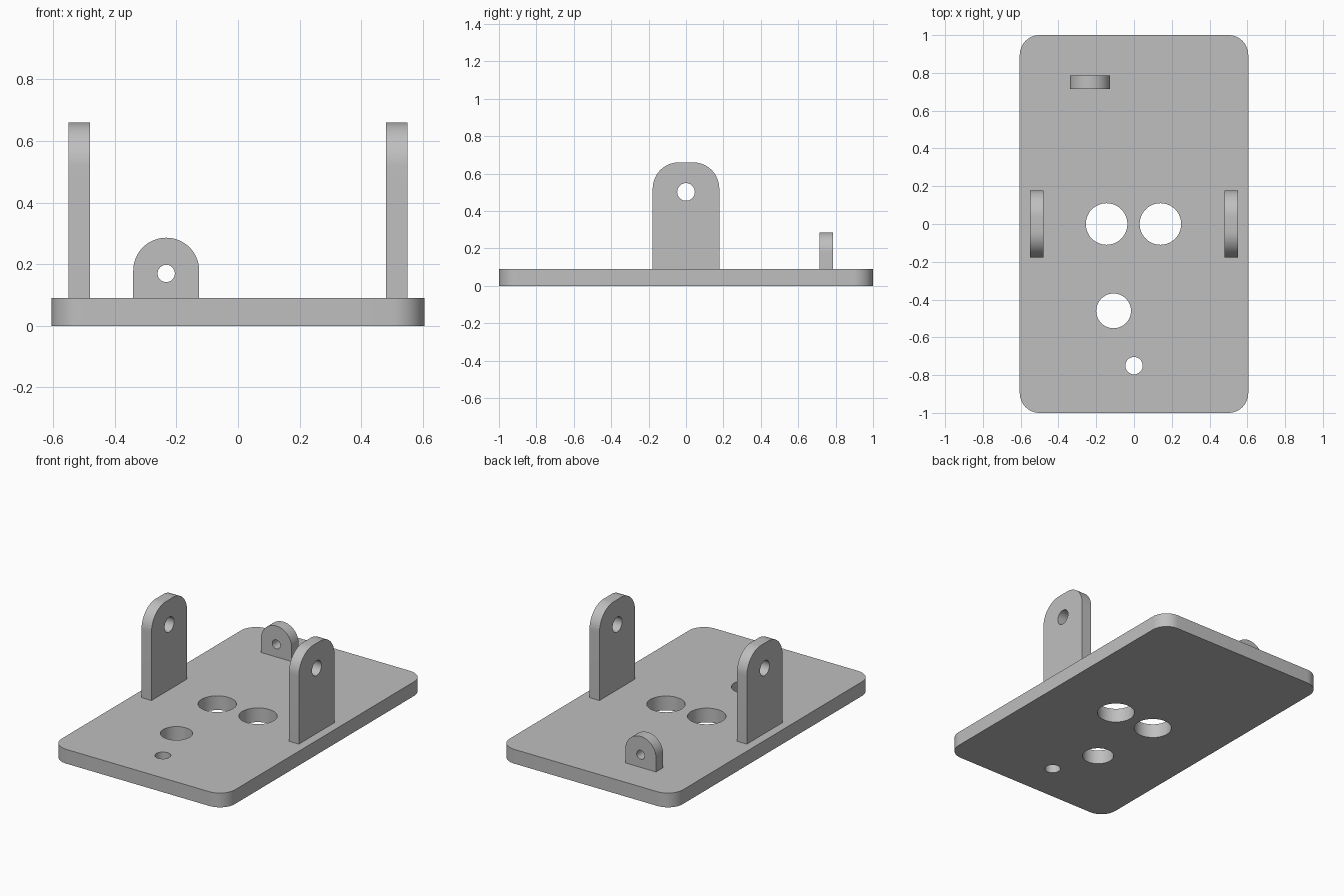
import bpy
import bmesh
from math import pi, cos, sin

cube = bpy.data.objects.get("Cube")
if cube:
    bpy.data.objects.remove(cube, do_unlink=True)

grey = bpy.data.materials.new("plain grey")
grey.use_nodes = True
colour = (0.52, 0.52, 0.52, 1)
grey.diffuse_color = colour
grey.node_tree.nodes["Principled BSDF"].inputs["Base Color"].default_value = colour


def arc(cx, cy, r, start, end, steps):
    return [(cx + r * cos(start + (end - start) * i / steps),
             cy + r * sin(start + (end - start) * i / steps))
            for i in range(steps + 1)]


def circle(cx, cy, r):
    return arc(cx, cy, r, 0, 2 * pi, 48)[:-1]


def rounded_plate(w, h, r):
    """Rectangle with four round corners; w and h are half sizes."""
    pts = []
    for k, (sx, sy) in enumerate([(1, 1), (-1, 1), (-1, -1), (1, -1)]):
        pts += arc(sx * (w - r), sy * (h - r), r, k * pi / 2, (k + 1) * pi / 2, 12)
    return pts


def lug_outline(w, bottom, top, r):
    """Upright tab with a square foot and round shoulders."""
    return ([(-w, bottom), (w, bottom)]
            + arc(w - r, top - r, r, 0, pi / 2, 16)
            + arc(r - w, top - r, r, pi / 2, pi, 16))


def extrude(name, outline, holes, thickness, location, rotation=(0, 0, 0)):
    """Solid from a flat outline with round holes, centred on its thickness."""
    curve = bpy.data.curves.new(name, "CURVE")
    curve.dimensions = "2D"
    curve.fill_mode = "BOTH"
    curve.extrude = thickness / 2
    for pts in [outline] + [circle(*h) for h in holes]:
        spline = curve.splines.new("POLY")
        spline.points.add(len(pts) - 1)
        for p, (x, y) in zip(spline.points, pts):
            p.co = (x, y, 0, 1)
        spline.use_cyclic_u = True
    obj = bpy.data.objects.new(name, curve)
    bpy.context.collection.objects.link(obj)
    obj.location = location
    obj.rotation_euler = rotation
    bpy.ops.object.select_all(action="DESELECT")
    obj.select_set(True)
    bpy.context.view_layer.objects.active = obj
    bpy.ops.object.convert(target="MESH")
    obj = bpy.context.object
    # Weld caps to walls so the solid is closed
    bm = bmesh.new()
    bm.from_mesh(obj.data)
    bmesh.ops.remove_doubles(bm, verts=bm.verts, dist=0.0002)
    bmesh.ops.recalc_face_normals(bm, faces=bm.faces)
    bm.to_mesh(obj.data)
    bm.free()
    obj.data.materials.clear()
    obj.data.materials.append(grey)
    bpy.ops.object.shade_smooth_by_angle(angle=pi / 6)
    return obj


# Base plate with four through holes
extrude("base_plate", rounded_plate(0.605, 1.0, 0.105),
        [(-0.145, 0, 0.11), (0.14, 0, 0.11), (-0.108, -0.46, 0.092), (0, -0.75, 0.046)],
        0.09, (0, 0, 0.045))

# Pair of tall side lugs
for side, x in (("left", 0.515), ("right", -0.515)):
    extrude(side + "_lug", lug_outline(0.178, 0.085, 0.66, 0.14),
            [(0, 0.502, 0.047)], 0.07, (x, 0, 0), (pi / 2, 0, pi / 2))

# Small rear lug
extrude("rear_lug", lug_outline(0.107, 0.085, 0.286, 0.1068),
        [(0, 0.17, 0.028)], 0.07, (-0.233, 0.75, 0), (pi / 2, 0, 0))
